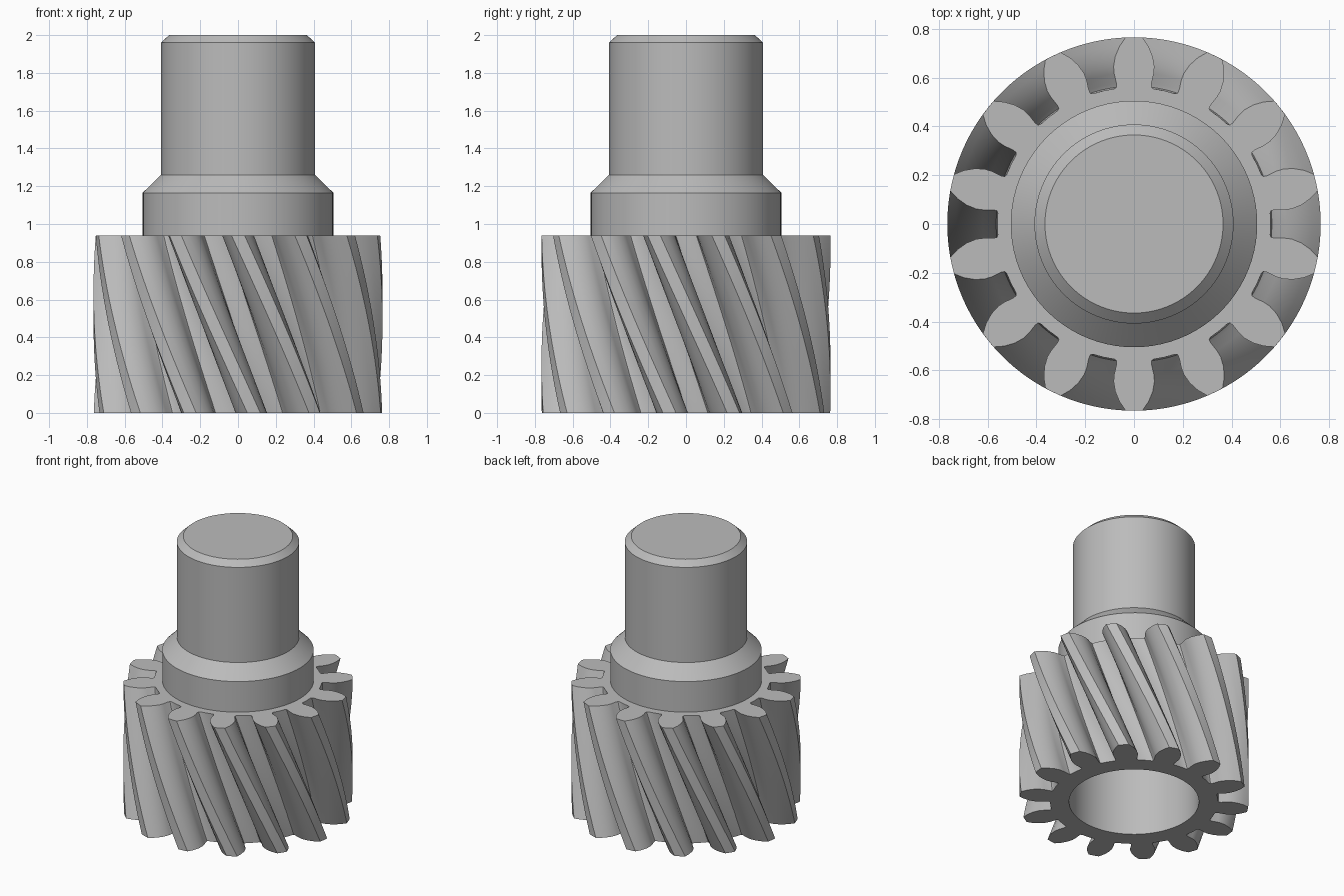
import bpy, bmesh
from math import sin, cos, pi, radians

cube = bpy.data.objects.get("Cube")
if cube:
    bpy.data.objects.remove(cube, do_unlink=True)

TEETH = 14
GEAR_H = 0.94
TWIST = radians(32)
BORE_R = 0.433
COLLAR_R = 0.505
ARC = 6                      # round segments per tooth
LAYERS = 24
PITCH = 2 * pi / TEETH

steel = bpy.data.materials.new("steel grey")
steel.use_nodes = True
GREY = (0.5, 0.5, 0.5, 1)
steel.diffuse_color = GREY
steel.node_tree.nodes["Principled BSDF"].inputs["Base Color"].default_value = GREY


def finish(bm, name):
    bmesh.ops.recalc_face_normals(bm, faces=bm.faces)
    mesh = bpy.data.meshes.new(name)
    bm.to_mesh(mesh)
    bm.free()
    mesh.materials.append(steel)
    obj = bpy.data.objects.new(name, mesh)
    bpy.context.collection.objects.link(obj)
    bpy.ops.object.select_all(action='DESELECT')
    obj.select_set(True)
    bpy.context.view_layer.objects.active = obj
    bpy.ops.object.shade_smooth_by_angle(angle=radians(30))


def ring(bm, polar, z, turn=0):
    return [bm.verts.new((r * cos(a + turn), r * sin(a + turn), z)) for r, a in polar]


def bridge(bm, low, high):
    n = len(low)
    for i in range(n):
        j = (i + 1) % n
        bm.faces.new((low[i], low[j], high[j], high[i]))


def circle(r, segments=TEETH * ARC):
    # starts at a gap centre, as the tooth outline does
    return [(r, 2 * pi * i / segments) for i in range(segments)]


# Tooth flank: radius and half angle in degrees, root to tip
flank = [(0.56, 8.2), (0.565, 7.3), (0.58, 7.1), (0.62, 7.5),
         (0.65, 7.4), (0.69, 6.4), (0.73, 4.7), (0.765, 2.6)]
tooth = [(0.56, -PITCH / 2)]
tooth += [(r, -radians(a)) for r, a in flank]
tooth += [(0.765, 0)]
tooth += [(r, radians(a)) for r, a in reversed(flank)]
outline = [(r, a + (k + 0.5) * PITCH) for k in range(TEETH) for r, a in tooth]

# Helical gear with a blind bore
bm = bmesh.new()
layers = []
for i in range(LAYERS + 1):
    t = i / LAYERS
    layers.append(ring(bm, outline, GEAR_H * t, TWIST * (1 - t)))
for low, high in zip(layers, layers[1:]):
    bridge(bm, low, high)


def end_face(outer, inner):
    p = len(tooth)
    for k in range(TEETH):
        out = [outer[(k * p + i) % len(outer)] for i in range(p + 1)]
        arc = [inner[(k * ARC + i) % len(inner)] for i in range(ARC + 1)]
        bm.faces.new(out + arc[::-1])


end_face(layers[-1], ring(bm, circle(COLLAR_R), GEAR_H))
bore_low = ring(bm, circle(BORE_R), 0, TWIST)
bore_high = ring(bm, circle(BORE_R), GEAR_H, TWIST)
end_face(layers[0], bore_low)
bridge(bm, bore_low, bore_high)
bm.faces.new(bore_high)
finish(bm, "helical_gear")

# Collar and chamfered shaft, turned from one profile
bm = bmesh.new()
profile = [(COLLAR_R, GEAR_H), (COLLAR_R, 1.165), (0.408, 1.26),
           (0.408, 1.96), (0.365, 2.0)]
rings = [ring(bm, circle(r), z) for r, z in profile]
for low, high in zip(rings, rings[1:]):
    bridge(bm, low, high)
bm.faces.new(rings[-1])
finish(bm, "collar_and_shaft")
